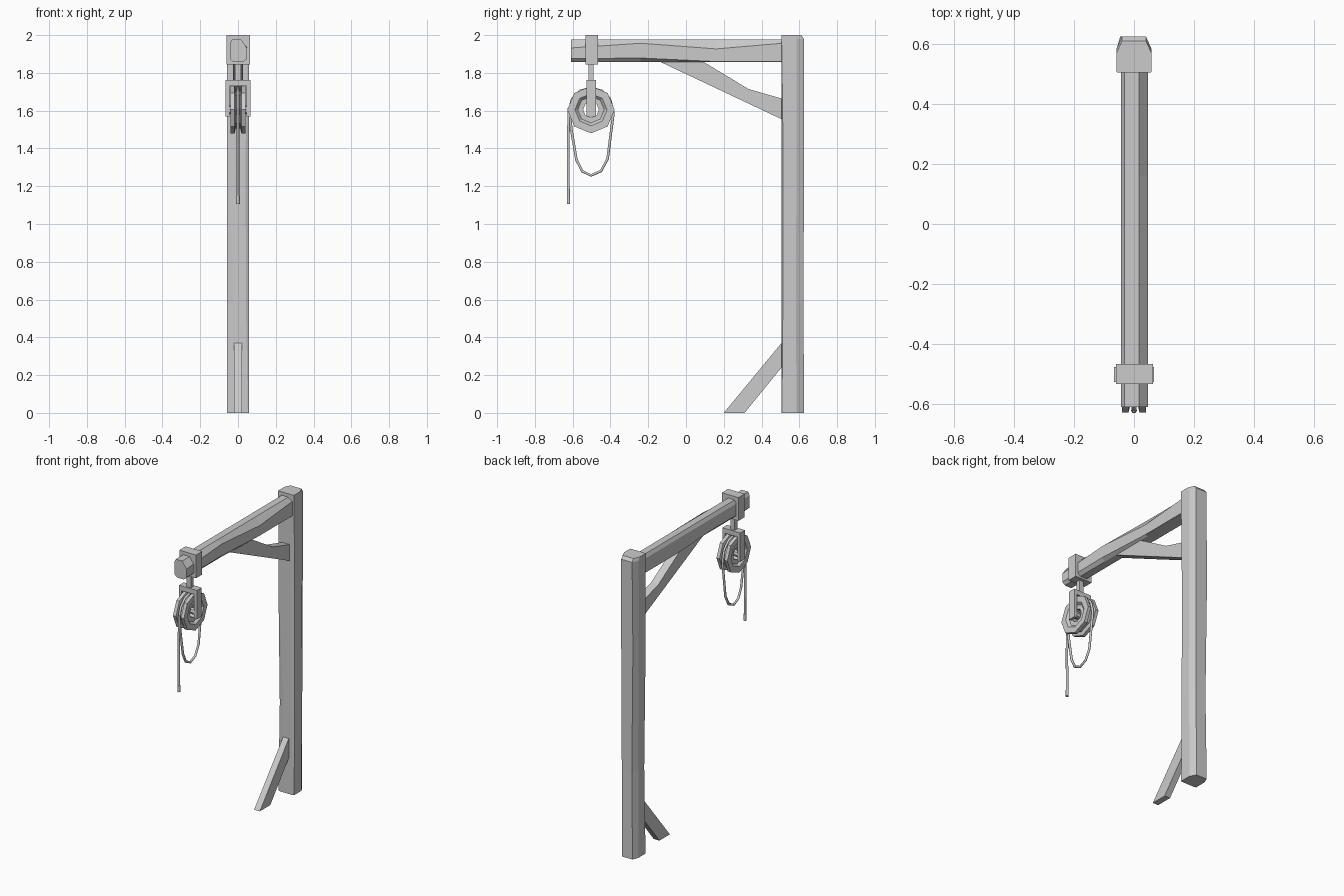
import bpy, bmesh
from math import cos, sin, pi, radians

if "Cube" in bpy.data.objects:
    bpy.data.objects.remove(bpy.data.objects["Cube"])


def finish(name, bm):
    bmesh.ops.recalc_face_normals(bm, faces=bm.faces)
    me = bpy.data.meshes.new(name)
    bm.to_mesh(me)
    bm.free()
    ob = bpy.data.objects.new(name, me)
    bpy.context.collection.objects.link(ob)
    return ob


def loft(name, rings, closed=False):
    bm = bmesh.new()
    vs = [[bm.verts.new(p) for p in r] for r in rings]
    n = len(vs[0])
    pairs = list(zip(vs, vs[1:])) + ([(vs[-1], vs[0])] if closed else [])
    for a, b in pairs:
        for i in range(n):
            j = (i + 1) % n
            bm.faces.new((a[i], a[j], b[j], b[i]))
    if not closed:
        bm.faces.new(vs[0])
        bm.faces.new(vs[-1])
    return finish(name, bm)


def box(name, x, y, z):
    return loft(name, [[(x[0], y[0], h), (x[1], y[0], h), (x[1], y[1], h), (x[0], y[1], h)] for h in z])


def plank(name, outline, w):
    return loft(name, [[(x, y, z) for y, z in outline] for x in (-w, w)])


def chamfered(u, v, c):
    """Rectangle with a (du, dv) cut at each corner, counter-clockwise from lower left."""
    (u0, u1), (v0, v1) = u, v
    (a, b), (d, e), (f, g), (h, k) = c
    return [(u0, v0 + b), (u0 + a, v0), (u1 - d, v0), (u1, v0 + e),
            (u1, v1 - g), (u1 - f, v1), (u0 + h, v1), (u0, v1 - k)]


def rope(name, pts, r):
    cu = bpy.data.curves.new(name, 'CURVE')
    cu.dimensions = '3D'
    cu.bevel_depth, cu.bevel_resolution, cu.use_fill_caps = r, 1, True
    sp = cu.splines.new('POLY')
    sp.points.add(len(pts) - 1)
    for p, (y, z) in zip(sp.points, pts):
        p.co = (0, y, z, 1)
    ob = bpy.data.objects.new(name, cu)
    bpy.context.collection.objects.link(ob)


# Hewn post: corner cuts vary with height
post = []
for z, fl, fr, br, bl, inset in [(0, .008, .006, .022, .015, 0), (.58, .036, .016, .02, .022, .003),
                                 (1.4, .006, .018, .018, .012, 0), (1.98, .003, .003, .018, .018, 0),
                                 (2.0, .003, .003, .018, .018, .015)]:
    sec = chamfered((-.058, .058), (.505, .625 - inset),
                    [(fl, fl * .5), (fr, fr * .5), (br, .04), (bl, .04)])
    post.append([(x, y, z) for x, y in sec])
loft("post", post)

# Hewn beam
beam = []
for y, top, low in [(-.61, .045, .018), (-.24, .02, .022), (.16, .05, .003), (.51, .02, .003)]:
    sec = chamfered((-.043, .047), (1.857, 1.977),
                    [(.02, low), (.02, low), (.031, top), (.012, .022)])
    beam.append([(x, y, z) for x, z in sec])
loft("beam", beam)

# Braces
plank("upper_brace", [(-.14, 1.86), (.09, 1.86), (.33, 1.715), (.51, 1.663), (.51, 1.553)], .027)
plank("foot_brace", [(.2, 0), (.31, 0), (.51, .245), (.51, .375)], .021)

# Collar, hanger and fork
box("beam_collar", (-.06, .063), (-.533, -.467), (1.845, 2.0))
box("hanger_rod", (-.016, .016), (-.517, -.489), (1.75, 1.85))
plank_y = [(-.066, 1.57), (-.046, 1.57), (-.046, 1.73), (.046, 1.73),
           (.046, 1.57), (.066, 1.57), (.066, 1.762), (-.066, 1.762)]
loft("fork", [[(x, y, z) for x, z in plank_y] for y in (-.527, -.477)])

# Grooved wheel and axle
half = [(.025, .042), (.025, .07), (.04, .085), (.04, .125), (.018, .125), (.012, .1)]
profile = half + [(-x, r) for x, r in reversed(half)]
CY, CZ = -.503, 1.605
loft("pulley_wheel", [[(x, CY + r * cos(k * pi / 4), CZ + r * sin(k * pi / 4)) for x, r in profile]
                      for k in range(8)], closed=True)
loft("axle", [[(x, CY + .022 * cos(k * pi / 4), CZ + .022 * sin(k * pi / 4)) for k in range(8)]
              for x in (-.05, .05)])

# Rope over the wheel, hanging loop and loose end
over = [(CY + .115 * cos(radians(a)), CZ + .115 * sin(radians(a))) for a in range(0, 181, 30)]
loop = [(-.607, 1.5), (-.58, 1.34), (-.55, 1.28), (-.503, 1.257), (-.45, 1.28), (-.415, 1.345), (-.385, 1.58)]
rope("rope_loop", [(-.618, 1.605)] + loop + over, .008)
rope("rope_tail", [(-.62, 1.615), (-.624, 1.4), (-.622, 1.14)], .008)
rope("rope_knot", [(-.622, 1.15), (-.622, 1.107)], .01)
